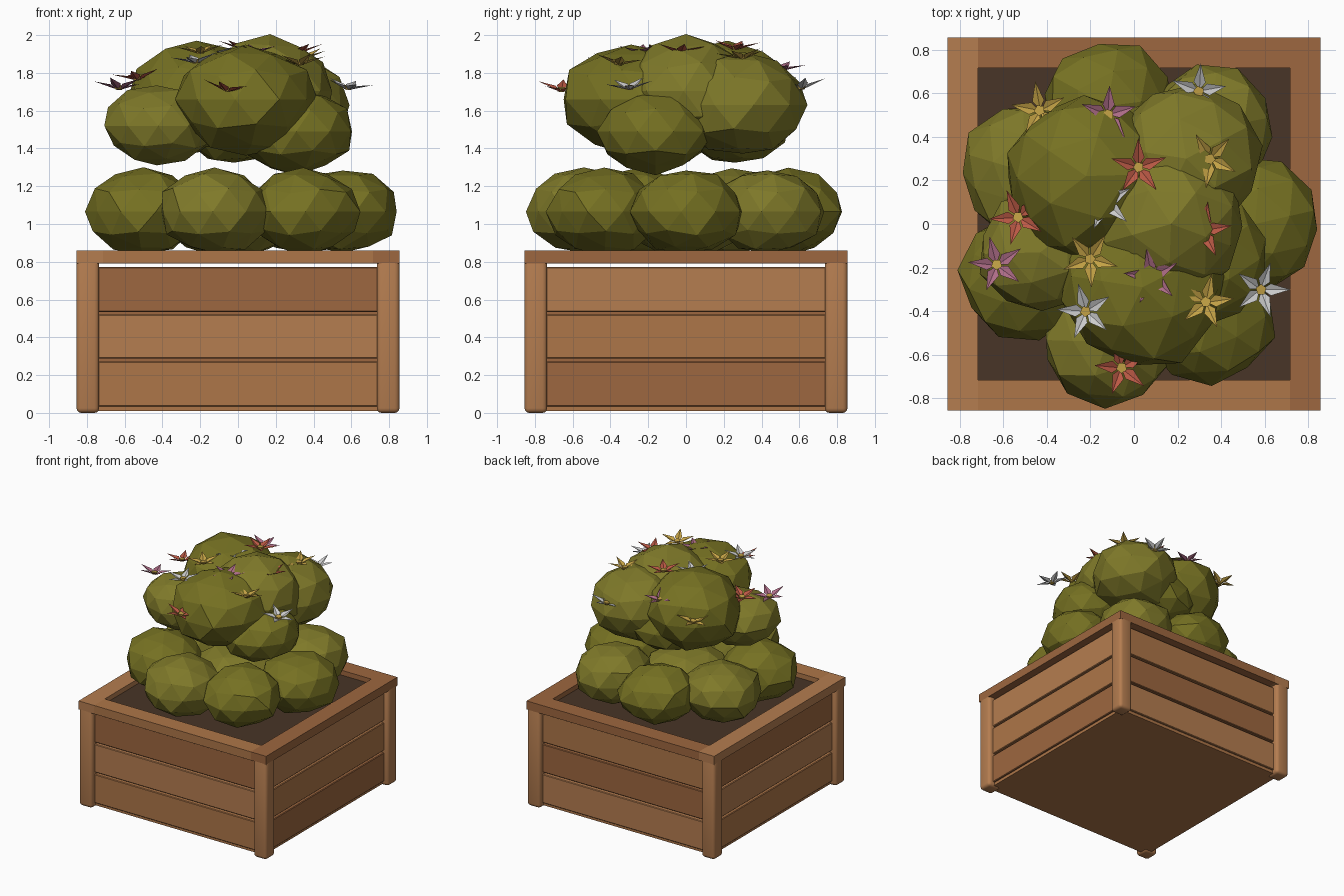
import bpy, bmesh, math, random
from mathutils import Vector, Matrix

if "Cube" in bpy.data.objects:
    bpy.data.objects.remove(bpy.data.objects["Cube"])

random.seed(4)


def mat(name, r, g, b):
    m = bpy.data.materials.new(name)
    m.diffuse_color = (r, g, b, 1)
    m.use_nodes = True
    m.node_tree.nodes["Principled BSDF"].inputs["Base Color"].default_value = m.diffuse_color
    return m


WOOD = [mat("wood_a", 0.42, 0.18, 0.065), mat("wood_b", 0.34, 0.135, 0.05), mat("wood_c", 0.46, 0.205, 0.08)]
SOIL = mat("soil", 0.065, 0.035, 0.02)
LEAF = [mat("leaf_a", 0.18, 0.165, 0.016), mat("leaf_b", 0.21, 0.19, 0.022)]
PETAL = {"yellow": mat("yellow", 0.55, 0.36, 0.06), "red": mat("red", 0.5, 0.1, 0.06),
         "pink": mat("pink", 0.42, 0.15, 0.24), "white": mat("white", 0.62, 0.62, 0.62)}


def link(name, bm, *mats):
    me = bpy.data.meshes.new(name)
    bm.to_mesh(me)
    bm.free()
    for m in mats:
        me.materials.append(m)
    ob = bpy.data.objects.new(name, me)
    bpy.context.collection.objects.link(ob)
    return ob


def box(name, lo, hi, material, bevel=0.0, segments=1, turn=0.0):
    """Box between two corners, then turned about z."""
    lo, hi = Vector(lo), Vector(hi)
    bm = bmesh.new()
    bmesh.ops.create_cube(bm, size=1)
    bmesh.ops.scale(bm, vec=hi - lo, verts=bm.verts)
    bmesh.ops.translate(bm, vec=(lo + hi) / 2, verts=bm.verts)
    if bevel:
        bmesh.ops.bevel(bm, geom=bm.edges[:], offset=bevel, segments=segments, affect='EDGES', profile=0.5)
    bmesh.ops.rotate(bm, cent=(0, 0, 0), matrix=Matrix.Rotation(turn, 3, 'Z'), verts=bm.verts)
    ob = link(name, bm, material)
    if segments > 1:
        for p in ob.data.polygons:
            p.use_smooth = True
    return ob


# Planter walls, posts and liner, one side at a time
for i in range(4):
    turn = i * math.pi / 2
    box(f"corner_post_{i}", (-0.855, -0.855, 0), (-0.735, -0.735, 0.818), WOOD[2], 0.025, 3, turn)
    for j, (z0, z1) in enumerate([(0.035, 0.272), (0.288, 0.52), (0.535, 0.772)]):
        box(f"plank_{i}_{j}", (-0.75, -0.815, z0), (0.75, -0.775, z1), WOOD[(i + j * 2) % 3], 0.005, 1, turn)
    box(f"liner_{i}", (-0.775, -0.775, 0.02), (0.775, -0.755, 0.768), WOOD[1], turn=turn)
box("planter_floor", (-0.80, -0.80, 0.01), (0.80, 0.80, 0.04), WOOD[0])

# Rim boards and soil
for s, n in ((-1, "left"), (1, "right")):
    xs = sorted((s * 0.855, s * 0.715))
    box(f"rim_{n}", (xs[0], -0.855, 0.79), (xs[1], 0.855, 0.86), WOOD[2 if s < 0 else 1])
for s, n in ((-1, "front"), (1, "back")):
    ys = sorted((s * 0.855, s * 0.715))
    box(f"rim_{n}", (-0.715, ys[0], 0.79), (0.715, ys[1], 0.86), WOOD[0 if s < 0 else 1])
box("soil", (-0.715, -0.715, 0.79), (0.715, 0.715, 0.82), SOIL)


def bush(name, centre, r, h, material):
    """Faceted, slightly lumpy leaf clump."""
    bm = bmesh.new()
    bmesh.ops.create_icosphere(bm, subdivisions=2, radius=1)
    turn = Matrix.Rotation(random.uniform(0, 6.28), 3, 'Z')
    for v in bm.verts:
        p = turn @ v.co * random.uniform(0.95, 1.06)
        v.co = Vector(centre) + Vector((p.x * r, p.y * r, p.z * h))
    link(name, bm, material)


# Lower ring of seven clumps round a central one
for i in range(7):
    a = i * math.tau / 7
    bush(f"lower_clump_{i}", (0.555 * math.cos(a), 0.555 * math.sin(a), 1.065), 0.298, 0.225, LEAF[i % 2])
bush("lower_clump_centre", (0, 0, 1.02), 0.33, 0.19, LEAF[1])

# Upper clumps: x, y, z, radius, half height
UPPER = [(0.31, -0.16, 1.49, 0.30, 0.22), (0.24, 0.30, 1.63, 0.34, 0.27), (-0.22, 0.22, 1.67, 0.375, 0.29),
         (-0.43, -0.13, 1.52, 0.28, 0.21), (0.04, -0.29, 1.66, 0.375, 0.285), (0.17, 0.0, 1.705, 0.34, 0.285),
         (-0.02, 0.26, 1.53, 0.29, 0.215)]
for i, (x, y, z, r, h) in enumerate(UPPER):
    bush(f"upper_clump_{i}", (x, y, z), r, h, LEAF[i % 2])


def flower(name, x, y, z, colour):
    """Five folded petals round a small pentagonal centre."""
    bm = bmesh.new()
    for k in range(5):
        turn = Matrix.Rotation(k * math.tau / 5, 3, 'Z')
        base, left, tip, right = [bm.verts.new(turn @ Vector(p)) for p in
                                  ((0.005, 0, 0), (0.045, 0.028, 0.025), (0.132, 0, 0.045), (0.045, -0.028, 0.025))]
        bm.faces.new((base, tip, left))
        bm.faces.new((base, right, tip))
    n = len(bm.faces)
    bmesh.ops.create_cone(bm, cap_ends=True, segments=5, radius1=0.02, radius2=0.026, depth=0.02,
                          matrix=Matrix.Translation((0, 0, 0.012)))
    bm.faces.ensure_lookup_table()
    for f in bm.faces[n:]:
        f.material_index = 1
    ob = link(name, bm, PETAL[colour], PETAL["yellow"])
    ob.location = (x, y, z)
    ob.rotation_euler = (-y * 0.25, x * 0.25, random.uniform(0, 6.28))


# Flowers scattered over the crown, some half sunk in the leaves
FLOWERS = [(-0.63, -0.19, 1.71, "pink"), (-0.20, -0.16, 1.90, "yellow"), (-0.22, -0.40, 1.85, "white"),
           (-0.06, -0.66, 1.70, "red"), (0.33, -0.36, 1.84, "yellow"), (0.58, -0.30, 1.71, "white"),
           (0.35, 0.30, 1.87, "yellow"), (0.02, 0.26, 1.92, "red"), (-0.12, 0.50, 1.81, "pink"),
           (-0.43, 0.52, 1.72, "yellow"), (0.30, 0.61, 1.71, "white"), (0.08, -0.24, 1.90, "pink"),
           (0.32, -0.03, 1.90, "red"), (-0.53, 0.03, 1.76, "red"), (-0.13, 0.10, 1.89, "white")]
for i, f in enumerate(FLOWERS):
    flower(f"flower_{i}", *f)
